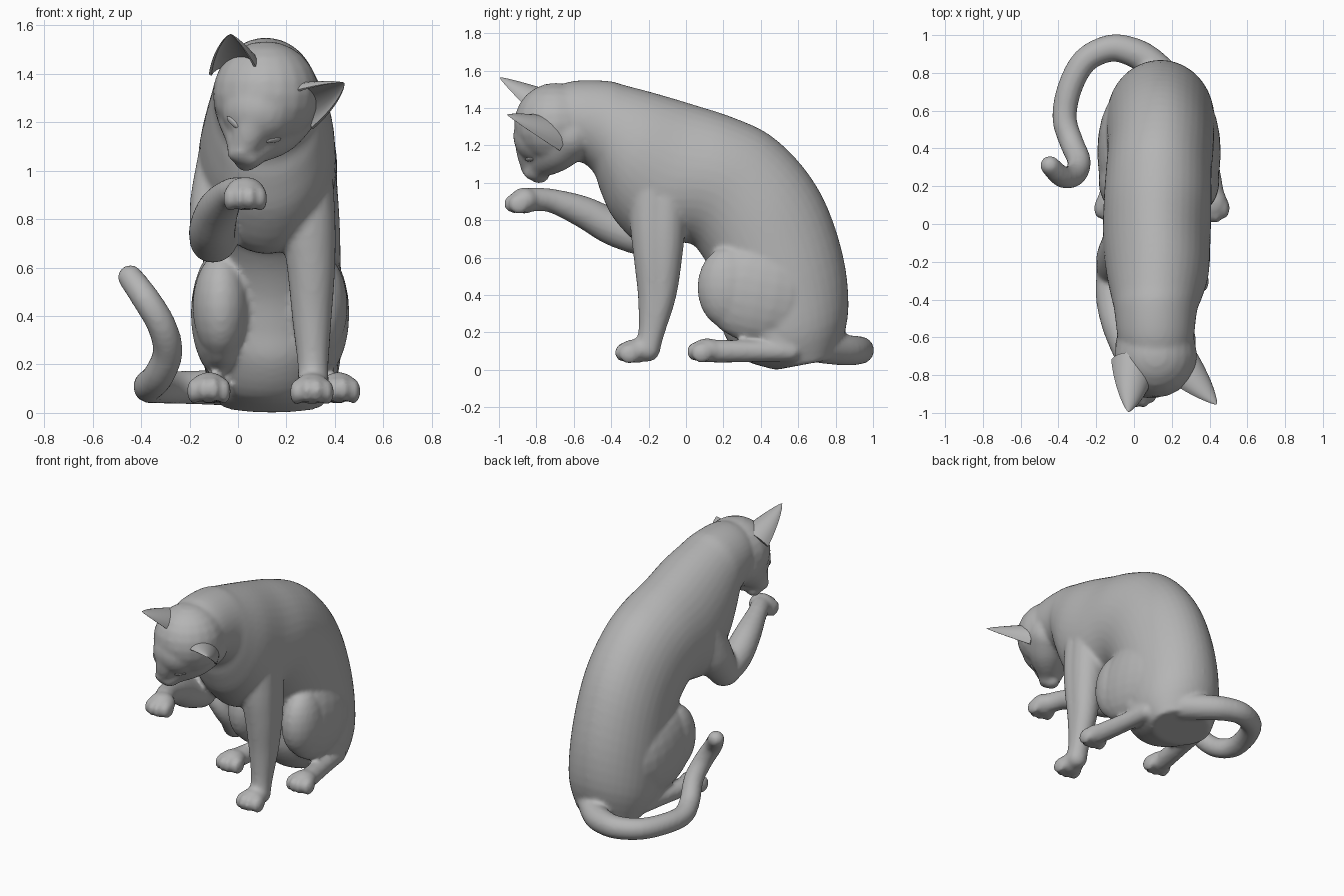
import bpy, bmesh, math
from mathutils import Vector, Matrix
from mathutils.bvhtree import BVHTree

if "Cube" in bpy.data.objects:
    bpy.data.objects.remove(bpy.data.objects["Cube"])

grey = bpy.data.materials.new("grey")
grey.diffuse_color = (0.46, 0.46, 0.46, 1)
grey.use_nodes = True
grey.node_tree.nodes["Principled BSDF"].inputs["Base Color"].default_value = grey.diffuse_color


def spline(rows, n=4):
    """Smooth interpolation through rows of numbers."""
    out = []
    for i in range(len(rows) - 1):
        p = [rows[max(0, min(len(rows) - 1, i + k))] for k in (-1, 0, 1, 2)]
        for s in range(n):
            t = s / n
            out.append([0.5 * (2 * b + (c - a) * t + (2 * a - 5 * b + 4 * c - d) * t * t
                               + (3 * b - a - 3 * c + d) * t ** 3) for a, b, c, d in zip(*p)])
    return out + [list(rows[-1])]


def skin(bm, rings):
    """Bridge closed rings of points and cap both ends."""
    vs = [[bm.verts.new(p) for p in r] for r in rings]
    n = len(vs[0])
    for a, b in zip(vs, vs[1:]):
        for i in range(n):
            bm.faces.new((a[i], a[(i + 1) % n], b[(i + 1) % n], b[i]))
    bm.faces.new(vs[0])
    bm.faces.new(vs[-1])


def ball(bm, c, r, rot=None):
    m = Matrix.Translation(c) @ (rot or Matrix()) @ Matrix.Diagonal((*r, 1))
    bmesh.ops.create_uvsphere(bm, u_segments=20, v_segments=12, radius=1, matrix=m)


def tube(bm, rows):
    """Round limb through rows of x, y, z, radius."""
    pts = spline(rows)
    pos = [Vector(p[:3]) for p in pts]
    rings, side, last = [], None, None
    for i, p in enumerate(pos):
        t = (pos[min(i + 1, len(pos) - 1)] - pos[max(i - 1, 0)]).normalized()
        side = t.orthogonal().normalized() if last is None else last.rotation_difference(t) @ side
        last, up = t, t.cross(side)
        rings.append([p + pts[i][3] * (math.cos(a) * side + math.sin(a) * up)
                      for a in [k * math.tau / 20 for k in range(20)]])
    skin(bm, rings)
    for e in (rows[0], rows[-1]):
        ball(bm, e[:3], [e[3]] * 3)


def paw(bm, c, r, pitch=0.0):
    """Palm with four toes pointing to the front."""
    rot = Matrix.Rotation(pitch, 4, 'X')
    ball(bm, c, r, rot)
    for i in range(4):
        o = i - 1.5
        off = rot @ Vector((o * 0.042, -0.058 + 0.012 * o * o, -0.006 - 0.004 * o * o))
        ball(bm, Vector(c) + off, (0.028, 0.056, 0.053), rot)


def add_object(me, name):
    ob = bpy.data.objects.new(name, me)
    bpy.context.collection.objects.link(ob)
    return ob


def finish(bm, name):
    bmesh.ops.recalc_face_normals(bm, faces=bm.faces)
    me = bpy.data.meshes.new(name)
    bm.to_mesh(me)
    bm.free()
    me.materials.append(grey)
    me.shade_smooth()
    return add_object(me, name)


bm = bmesh.new()

# Torso: back y, z, underside y, z, half width, centre x
torso = [(-0.74, 1.50, -0.66, 1.11, 0.19, 0.12), (-0.60, 1.545, -0.56, 1.11, 0.205, 0.115),
         (-0.42, 1.545, -0.49, 1.05, 0.22, 0.115),
         (-0.32, 1.52, -0.455, 0.95, 0.24, 0.12), (-0.15, 1.475, -0.38, 0.80, 0.27, 0.125),
         (0.05, 1.415, -0.22, 0.66, 0.285, 0.12), (0.25, 1.35, 0.0, 0.68, 0.285, 0.125),
         (0.45, 1.255, 0.08, 0.62, 0.28, 0.13), (0.63, 1.08, 0.15, 0.48, 0.28, 0.14),
         (0.76, 0.86, 0.18, 0.34, 0.285, 0.14), (0.85, 0.56, 0.20, 0.20, 0.29, 0.14),
         (0.865, 0.28, 0.30, 0.06, 0.275, 0.14), (0.80, 0.06, 0.48, 0.0, 0.21, 0.14)]
rings = []
for ty, tz, by, bz, w, cx in spline(torso):
    mid, half = Vector((cx, (ty + by) / 2, (tz + bz) / 2)), Vector((0, (ty - by) / 2, (tz - bz) / 2))
    rings.append([mid + half * math.cos(a) + Vector((w * math.sin(a), 0, 0))
                  for a in [k * math.tau / 40 for k in range(40)]])
skin(bm, rings)

# Head: skull, brow, cheeks
ball(bm, (0.115, -0.695, 1.315), (0.22, 0.225, 0.22))
ball(bm, (0.09, -0.78, 1.25), (0.16, 0.145, 0.15))
tube(bm, [(0.20, -0.62, 1.25, 0.13), (0.15, -0.69, 1.18, 0.12), (0.085, -0.76, 1.115, 0.09),
          (0.055, -0.80, 1.07, 0.06)])
tube(bm, [(0.03, -0.64, 1.27, 0.13), (0.035, -0.73, 1.19, 0.11), (0.03, -0.79, 1.12, 0.08)])

# Muzzle, chin and nose
tube(bm, [(0.075, -0.82, 1.25, 0.10), (0.05, -0.83, 1.16, 0.078), (0.022, -0.825, 1.08, 0.056)])
for x, z in ((0.0, 1.075), (0.05, 1.055)):
    ball(bm, (x, -0.815, z), (0.045, 0.055, 0.042))
ball(bm, (0.035, -0.785, 1.04), (0.05, 0.055, 0.042))
ball(bm, (0.012, -0.87, 1.075), (0.022, 0.017, 0.016))

# Standing foreleg, deeper than it is wide
for dy in (-1, 1):
    tube(bm, [(0.27, -0.14 + dy * 0.04, 1.08, 0.115), (0.288, -0.15 + dy * 0.035, 0.80, 0.115),
              (0.302, -0.15 + dy * 0.03, 0.60, 0.1), (0.305, -0.155 + dy * 0.02, 0.40, 0.083),
              (0.31, -0.185 + dy * 0.006, 0.20, 0.064), (0.31, -0.21 + dy * 0.005, 0.11, 0.067)])
paw(bm, (0.305, -0.272, 0.10), (0.08, 0.09, 0.064))

# Raised foreleg
tube(bm, [(-0.04, -0.10, 1.06, 0.125), (-0.073, -0.18, 0.86, 0.127), (-0.1, -0.26, 0.72, 0.1)])
tube(bm, [(-0.105, -0.27, 0.715, 0.096), (-0.105, -0.40, 0.765, 0.096), (-0.08, -0.55, 0.845, 0.085),
          (-0.03, -0.72, 0.905, 0.064), (0.01, -0.82, 0.91, 0.064)])
paw(bm, (0.03, -0.865, 0.905), (0.085, 0.08, 0.07), 0.15)

# Hind legs: thigh, knee, shin, long foot, paw
for cx, heel, toe in ((0.335, 0.36, 0.415), (-0.07, -0.06, -0.12)):
    ball(bm, (cx, 0.38, 0.41), (0.125, 0.31, 0.265), Matrix.Rotation(-0.2, 4, 'X'))
    ball(bm, (cx, 0.23, 0.44), (0.118, 0.17, 0.22))
    tube(bm, [(cx, 0.20, 0.38, 0.09), (cx, 0.38, 0.25, 0.08), (heel, 0.54, 0.11, 0.055)])
    tube(bm, [(heel, 0.56, 0.10, 0.055), (heel + (toe - heel) * 0.4, 0.38, 0.10, 0.058),
              (toe, 0.16, 0.10, 0.062)])
    paw(bm, (toe, 0.115, 0.105), (0.078, 0.09, 0.064))

# Tail
tube(bm, [(0.20, 0.74, 0.12, 0.088), (0.08, 0.86, 0.105, 0.082), (-0.02, 0.915, 0.105, 0.077),
          (-0.13, 0.93, 0.105, 0.072), (-0.26, 0.865, 0.105, 0.068), (-0.34, 0.72, 0.105, 0.066),
          (-0.368, 0.56, 0.11, 0.065), (-0.33, 0.43, 0.15, 0.064), (-0.29, 0.33, 0.25, 0.062),
          (-0.315, 0.26, 0.36, 0.06), (-0.38, 0.25, 0.47, 0.058), (-0.445, 0.31, 0.56, 0.052)])

# Fuse everything into one smooth skin
parts = finish(bm, "cat_parts")
rm = parts.modifiers.new("fuse", 'REMESH')
rm.mode, rm.voxel_size, rm.use_smooth_shade = 'VOXEL', 0.014, True
sm = parts.modifiers.new("soften", 'SMOOTH')
sm.factor, sm.iterations = 0.5, 5
fused = bpy.data.meshes.new_from_object(parts.evaluated_get(bpy.context.evaluated_depsgraph_get()))
bpy.data.objects.remove(parts)
fused.materials.clear()
fused.materials.append(grey)
fused.shade_smooth()
body = add_object(fused, "cat_body")

# Ears: deep hollow shells from base to tip
ears = {"left_ear": ((-0.002, -0.79, 1.425), (-0.03, -0.995, 1.562), (-0.18, 0.07, 0.03)),
        "right_ear": ((0.265, -0.765, 1.275), (0.437, -0.955, 1.362), (0.09, 0.13, -0.11))}
for name, (base, tip, wide) in ears.items():
    base, axis, wide = Vector(base), Vector(tip) - Vector(base), Vector(wide).normalized()
    wide = (wide - axis.normalized() * wide.dot(axis.normalized())).normalized()
    front = axis.cross(wide).normalized()
    if front.y > 0:
        front = -front
    bm, rings = bmesh.new(), []
    for s in range(17):
        t = -0.25 + 1.25 * s / 16
        w = 0.108 * (1 - t) ** 0.85 * (1 + 0.3 * t) + 0.004
        angles = [math.pi * k / 12 for k in range(13)]
        deep = 0.95 - 0.3 * t
        back = [(math.cos(a), -deep * math.sin(a)) for a in angles]
        hollow = [(0.9 * math.cos(a), -0.55 * deep * math.sin(a) + 0.02) for a in reversed(angles)]
        rings.append([base + axis * t + wide * w * u + front * (w * v + 0.02 * (1 - t))
                      for u, v in back + hollow])
    skin(bm, rings)
    finish(bm, name).data.set_sharp_from_angle(angle=math.radians(50))

# Half-closed eyes set on the face
tree = BVHTree.FromPolygons([v.co for v in fused.vertices], [p.vertices[:] for p in fused.polygons])
for name, x, z, tilt in (("left_eye", -0.022, 1.20, 0.6), ("right_eye", 0.148, 1.125, 0.15)):
    hit, normal = tree.ray_cast(Vector((x, -2, z)), Vector((0, 1, 0)))[:2]
    bm = bmesh.new()
    rot = Vector((0, -1, 0)).rotation_difference(normal).to_matrix().to_4x4() @ Matrix.Rotation(tilt, 4, 'Y')
    ball(bm, hit, (0.036, 0.007, 0.014), rot)
    finish(bm, name)
